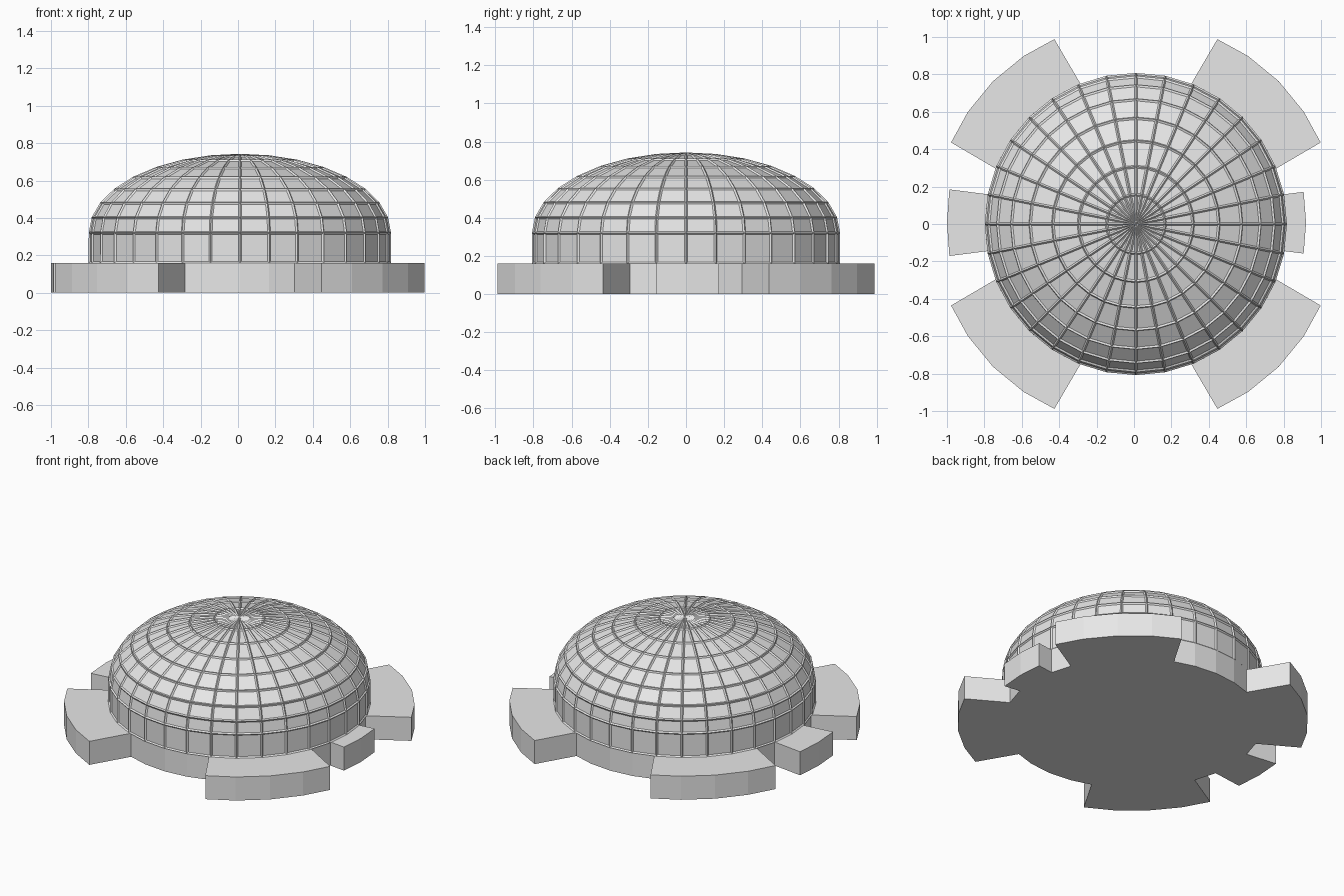
import bpy, bmesh, math

default = bpy.data.objects.get("Cube")
if default:
    bpy.data.objects.remove(default, do_unlink=True)

SEGMENTS = 32
RADIUS = 0.8
BASE_H = 0.16      # height of base and buttresses
DRUM_TOP = 0.32    # where the dome springs
DOME_H = 0.415
CENTRE_X = 0.01

stone = bpy.data.materials.new("pale_grey")
stone.use_nodes = True
grey = (0.8, 0.8, 0.8, 1)
stone.diffuse_color = grey
stone.node_tree.nodes["Principled BSDF"].inputs["Base Color"].default_value = grey


def finish(name, bm):
    bmesh.ops.recalc_face_normals(bm, faces=bm.faces)
    mesh = bpy.data.meshes.new(name)
    bm.to_mesh(mesh)
    bm.free()
    mesh.materials.append(stone)
    obj = bpy.data.objects.new(name, mesh)
    obj.location.x = CENTRE_X
    bpy.context.collection.objects.link(obj)
    return obj


def block(name, outline):
    """Extrude a ground outline up to the base height."""
    bm = bmesh.new()
    face = bm.faces.new([bm.verts.new((x, y, 0)) for x, y in outline])
    top = bmesh.ops.extrude_face_region(bm, geom=[face], use_keep_orig=True)
    verts = [v for v in top["geom"] if isinstance(v, bmesh.types.BMVert)]
    bmesh.ops.translate(bm, verts=verts, vec=(0, 0, BASE_H))
    return finish(name, bm)


def polar(radius, degrees):
    a = math.radians(degrees)
    return radius * math.cos(a), radius * math.sin(a)


# Plain round base
bm = bmesh.new()
bmesh.ops.create_cone(bm, cap_ends=True, segments=SEGMENTS, radius1=RADIUS,
                      radius2=RADIUS, depth=BASE_H)
bmesh.ops.translate(bm, verts=bm.verts, vec=(0, 0, BASE_H / 2))
finish("round_base", bm)

# Flattened dome with its drum, covered by a raised lattice of ribs
bm = bmesh.new()
bmesh.ops.create_uvsphere(bm, u_segments=SEGMENTS, v_segments=16, radius=1)
bmesh.ops.delete(bm, geom=[v for v in bm.verts if v.co.z < -0.01], context="VERTS")
bmesh.ops.scale(bm, verts=bm.verts, vec=(RADIUS, RADIUS, DOME_H))
bmesh.ops.translate(bm, verts=bm.verts, vec=(0, 0, DRUM_TOP))
rim = [e for e in bm.edges if e.is_boundary]
wall = bmesh.ops.extrude_edge_only(bm, edges=rim)
bmesh.ops.translate(bm, vec=(0, 0, BASE_H - DRUM_TOP),
                    verts=[v for v in wall["geom"] if isinstance(v, bmesh.types.BMVert)])
dome = finish("ribbed_dome", bm)
ribs = dome.modifiers.new("ribs", "WIREFRAME")
ribs.thickness = 0.016
ribs.use_replace = False
ribs.use_relative_offset = False
ribs.use_even_offset = True

# Four large corner buttresses with curved outer faces
arc = [polar(1.08, a) for a in (23.8, 33.75, 45, 56.25, 66.2)]
corner = [(0.71, 0.273)] + arc + [(0.273, 0.71)]
for side, sx in (("left", 1), ("right", -1)):
    for end, sy in (("back", 1), ("front", -1)):
        block(f"{end}_{side}_buttress", [(x * sx, y * sy) for x, y in corner])

# Small side buttresses, the right one reaching further out
for side, sx, reach, half in (("left", 1, 0.91, 0.165), ("right", -1, 1.01, 0.178)):
    outline = [(0.7, -0.14), (reach - 0.013, -half), (reach, 0),
               (reach - 0.013, half), (0.7, 0.14)]
    block(f"{side}_buttress", [(x * sx, y + 0.007) for x, y in outline])
